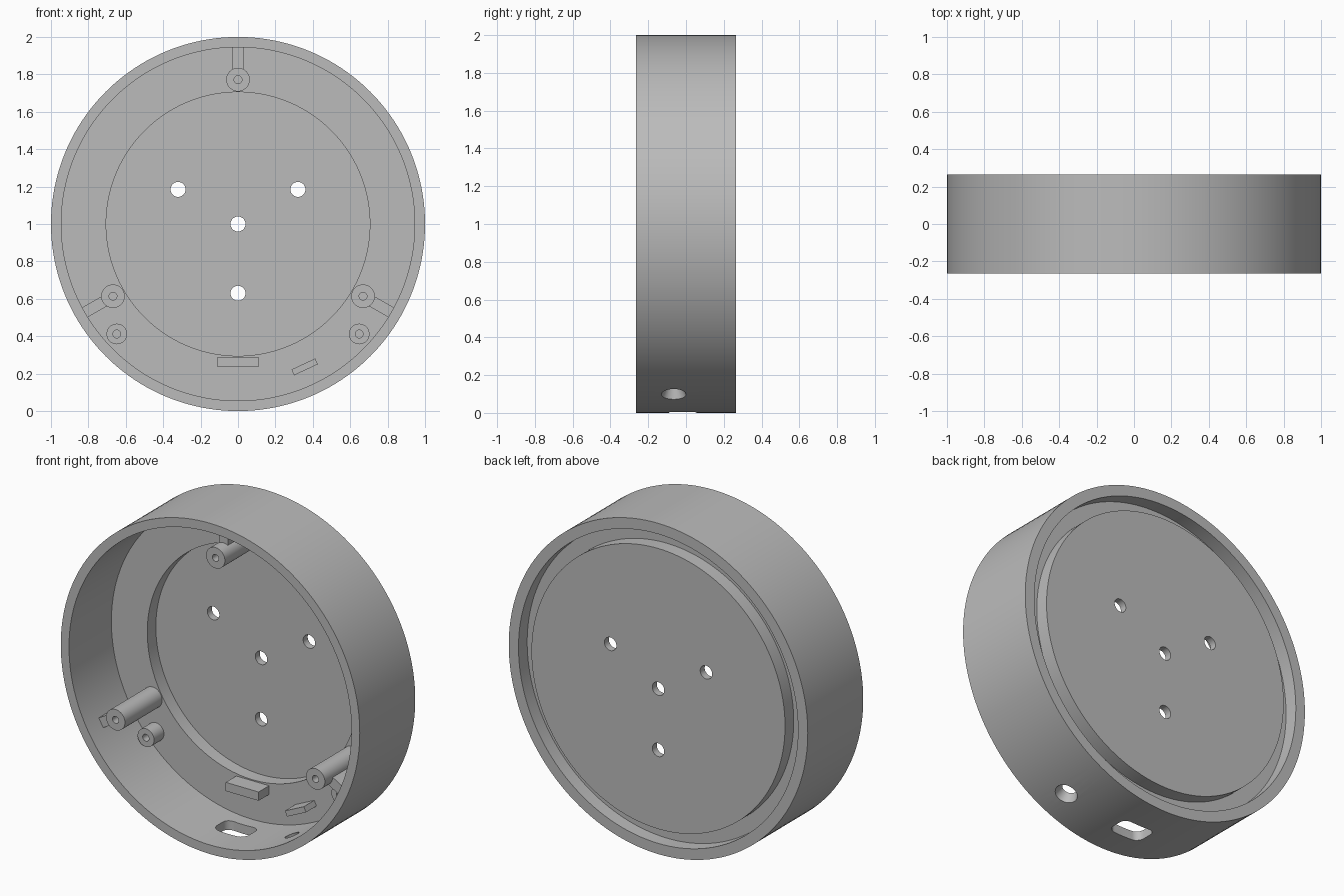
import bpy, bmesh
from math import sin, cos, pi, radians
from mathutils import Matrix, Vector

if "Cube" in bpy.data.objects:
    bpy.data.objects.remove(bpy.data.objects["Cube"])

grey = bpy.data.materials.new("plain_grey")
grey.use_nodes = True
grey.diffuse_color = (0.5, 0.5, 0.5, 1)
grey.node_tree.nodes["Principled BSDF"].inputs["Base Color"].default_value = (0.5, 0.5, 0.5, 1)

FLOOR = 0.14      # front of the ring-shaped floor
AXIS_Z = 1.0      # height of the housing axis


def make(name, bm, matrix=Matrix()):
    bmesh.ops.recalc_face_normals(bm, faces=bm.faces)
    mesh = bpy.data.meshes.new(name)
    bm.to_mesh(mesh)
    bm.free()
    mesh.materials.append(grey)
    obj = bpy.data.objects.new(name, mesh)
    bpy.context.collection.objects.link(obj)
    obj.matrix_world = matrix
    return obj


def lathe(name, profile, x, z, steps):
    """Spin a closed (radius, y) outline around the y direction."""
    bm = bmesh.new()
    verts = [bm.verts.new((r, y, 0)) for r, y in profile]
    edges = [bm.edges.new((verts[i - 1], verts[i])) for i in range(len(verts))]
    bmesh.ops.spin(bm, geom=verts + edges, axis=(0, 1, 0), cent=(0, 0, 0),
                   angle=2 * pi, steps=steps)
    bmesh.ops.remove_doubles(bm, verts=bm.verts, dist=1e-5)
    return make(name, bm, Matrix.Translation((x, 0, z)))


def box(name, size, centre, turn=0.0, corner=0.0):
    bm = bmesh.new()
    bmesh.ops.create_cube(bm, size=1)
    bmesh.ops.scale(bm, vec=size, verts=bm.verts)
    if corner:
        upright = [e for e in bm.edges
                   if abs(e.verts[0].co.z - e.verts[1].co.z) > size[2] / 2]
        bmesh.ops.bevel(bm, geom=upright, offset=corner, segments=8,
                        profile=0.5, affect='EDGES')
    return make(name, bm, Matrix.Translation(centre) @ Matrix.Rotation(turn, 4, 'Y'))


def cone(name, r1, r2, depth, matrix):
    bm = bmesh.new()
    bmesh.ops.create_cone(bm, cap_ends=True, segments=40, radius1=r1, radius2=r2, depth=depth)
    return make(name, bm, matrix)


def smooth(obj):
    bpy.ops.object.select_all(action='DESELECT')
    obj.select_set(True)
    bpy.context.view_layer.objects.active = obj
    bpy.ops.object.shade_smooth_by_angle(angle=radians(30))


def polar(radius, degrees):
    """Point at an angle measured from straight down towards +x."""
    a = radians(degrees)
    return radius * sin(a), AXIS_Z - radius * cos(a)


# Housing: wall, stepped floor, back groove and central hole
housing = lathe("housing", [
    (0.04, 0.222), (0.705, 0.222), (0.705, FLOOR), (0.945, FLOOR),
    (0.945, -0.265), (1, -0.265), (1, 0.265), (0.935, 0.265),
    (0.935, 0.182), (0.848, 0.182), (0.848, 0.265), (0.04, 0.265)], 0, AXIS_Z, 160)

# Cutters: three mounting holes, the bottom slot and a flared side port
cutters = []
for degrees in (0, 120, 240):
    x, z = polar(0.37, degrees)
    cutters.append(cone("hole_cutter", 0.04, 0.04, 0.3,
                        Matrix.Translation((x, 0.25, z)) @ Matrix.Rotation(pi / 2, 4, 'X')))
cutters.append(box("slot_cutter", (0.215, 0.145, 0.3), (0, -0.018, 0.02), corner=0.045))
px, pz = polar(0.975, 25.5)
cutters.append(cone("port_cutter", 0.036, 0.073, 0.09,
                    Matrix.Translation((px, -0.065, pz))
                    @ Matrix.Rotation(pi - radians(25.5), 4, 'Y')))

bpy.context.view_layer.objects.active = housing
for cutter in cutters:
    cutter.hide_render = True
    mod = housing.modifiers.new("cut", 'BOOLEAN')
    mod.operation, mod.solver, mod.object = 'DIFFERENCE', 'EXACT', cutter
    bpy.ops.object.modifier_apply(modifier=mod.name)
for cutter in cutters:
    bpy.data.objects.remove(cutter)
smooth(housing)


def post(name, x, z, radius, front):
    """Screw post with a blind hole, rooted in the floor."""
    root = FLOOR + 0.02
    smooth(lathe(name, [(0, root), (radius, root), (radius, front), (0.021, front),
                        (0.021, FLOOR - 0.02), (0, FLOOR - 0.02)], x, z, 40))


# Tall posts, each braced to the wall by a rib
for label, degrees in (("top", 180), ("left", 60), ("right", -60)):
    x, z = polar(0.772, degrees)
    post(label + "_tall_post", x, z, 0.063, -0.215)
    rx, rz = polar(0.89, degrees)
    box(label + "_rib", (0.06, 0.295, 0.13), (rx, 0.0075, rz), -radians(degrees))

# Short posts
for label, side in (("left", 1), ("right", -1)):
    post(label + "_short_post", side * 0.648, 0.412, 0.055, 0.045)

# Small guide blocks behind the slot and the port
box("slot_block", (0.22, 0.11, 0.053), (0, 0.095, 0.262))
bx, bz = polar(0.843, 25)
box("port_block", (0.14, 0.11, 0.034), (bx, 0.095, bz), -radians(25))
